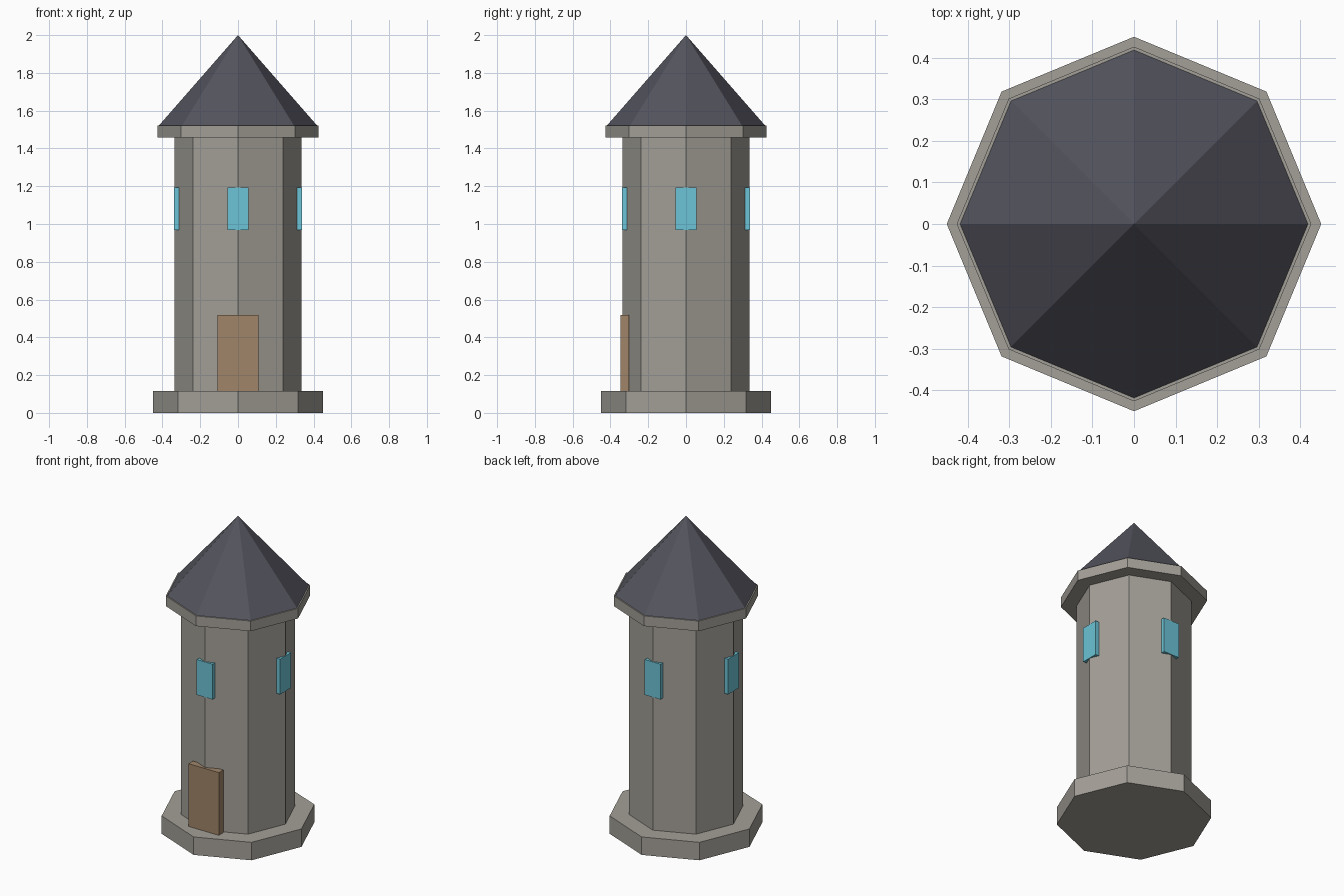
import bpy, math
from mathutils import Matrix

if "Cube" in bpy.data.objects:
    bpy.data.objects.remove(bpy.data.objects["Cube"])


def material(name, rgb):
    # convert sRGB 0-255 to linear
    lin = [((c / 255 + 0.055) / 1.055) ** 2.4 for c in rgb]
    m = bpy.data.materials.new(name)
    m.diffuse_color = (*lin, 1)
    m.use_nodes = True
    m.node_tree.nodes["Principled BSDF"].inputs["Base Color"].default_value = m.diffuse_color
    return m


stone = material("grey stone", (163, 159, 151))
slate = material("dark slate", (84, 84, 94))
wood = material("brown wood", (160, 133, 105))
glass = material("blue glass", (108, 196, 215))


def octagon(name, r1, r2, z0, z1, mat):
    # eight-sided drum or cone with corners on the axes
    bpy.ops.mesh.primitive_cone_add(vertices=8, radius1=r1, radius2=r2,
                                    depth=z1 - z0, location=(0, 0, (z0 + z1) / 2))
    ob = bpy.context.object
    ob.name = name
    ob.data.materials.append(mat)


def plate(name, width, y0, y1, z0, z1, mat, angle=0):
    # box on the front side, turned about the tower axis
    bpy.ops.mesh.primitive_cube_add(size=1)
    ob = bpy.context.object
    ob.name = name
    ob.data.transform(Matrix.Rotation(angle, 4, 'Z')
                      @ Matrix.Translation((0, (y0 + y1) / 2, (z0 + z1) / 2))
                      @ Matrix.Diagonal((width, y1 - y0, z1 - z0, 1)))
    ob.data.materials.append(mat)


# Tower body
octagon("base", 0.45, 0.45, 0, 0.115, stone)
octagon("shaft", 0.336, 0.336, 0.115, 1.457, stone)
octagon("eaves_ring", 0.426, 0.426, 1.457, 1.522, stone)
octagon("roof", 0.418, 0, 1.522, 2.0, slate)

# Door and four windows
plate("door", 0.216, -0.348, -0.303, 0.115, 0.517, wood)
for i, side in enumerate(("front", "right", "back", "left")):
    plate(side + "_window", 0.112, -0.338, -0.313, 0.968, 1.194, glass, i * math.pi / 2)
